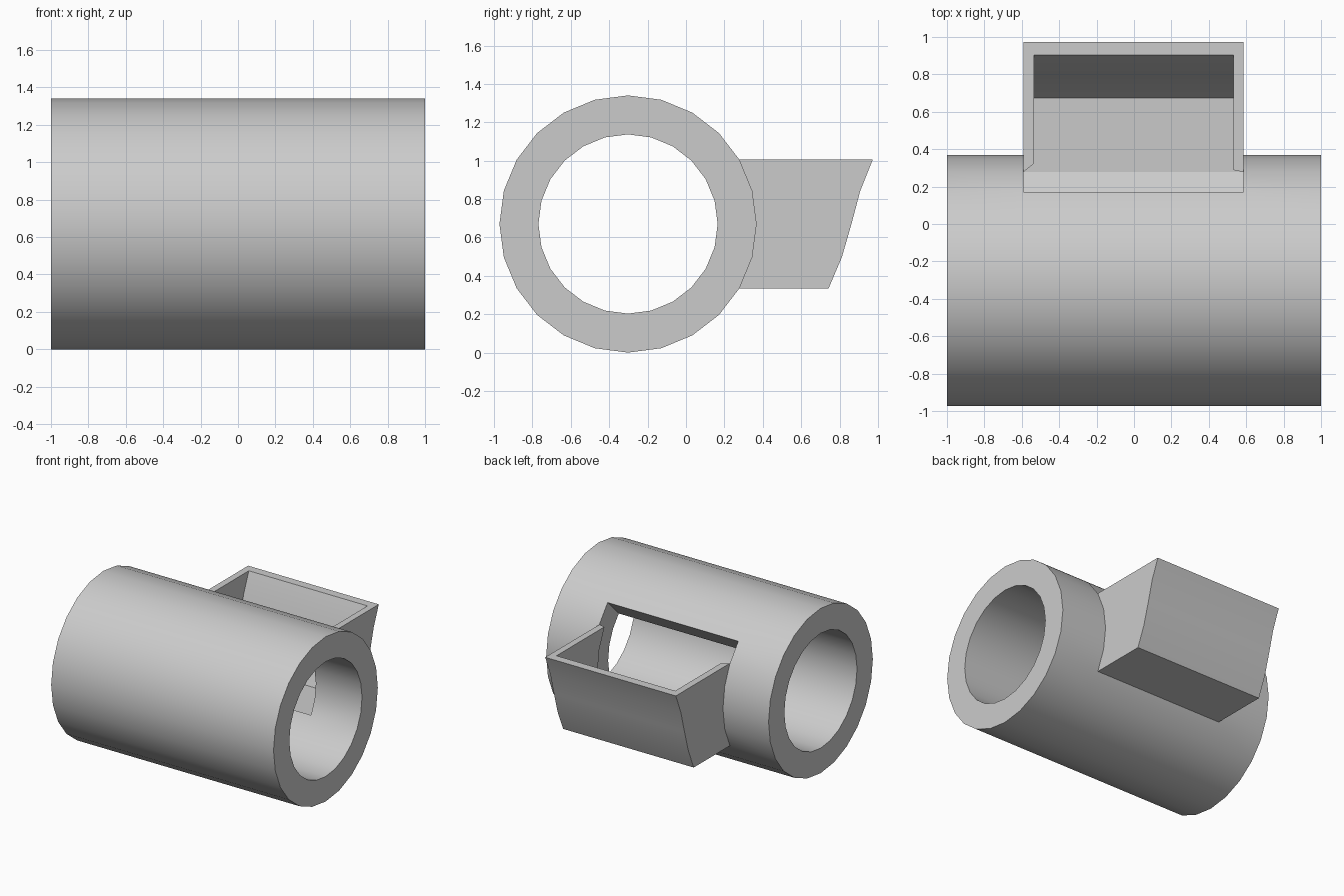
import bpy, bmesh, math

if "Cube" in bpy.data.objects:
    bpy.data.objects.remove(bpy.data.objects["Cube"])

CY, CZ, RO, RI, N = -0.302, 0.67, 0.67, 0.467, 24
XS = [-1.0, -0.59, 0.585, 1.0]        # tube stations; the middle bay holds the opening
OPEN = range(-2, 3)                   # 15 degree segments removed (-30 to 45 degrees)


def ring_point(r, k):
    a = math.radians(15 * k)
    return CY + r * math.cos(a), CZ + r * math.sin(a)


def finish(bm, name):
    bmesh.ops.recalc_face_normals(bm, faces=bm.faces)
    me = bpy.data.meshes.new(name)
    bm.to_mesh(me)
    bm.free()
    ob = bpy.data.objects.new(name, me)
    bpy.context.collection.objects.link(ob)
    bpy.ops.object.select_all(action='DESELECT')
    ob.select_set(True)
    bpy.context.view_layer.objects.active = ob
    bpy.ops.object.shade_smooth_by_angle(angle=math.radians(25))


# Thick tube with a rectangular opening in its back wall
bm = bmesh.new()
out, inn = [[[bm.verts.new((x, *ring_point(r, k))) for k in range(N)] for x in XS]
            for r in (RO, RI)]
removed = {k % N for k in OPEN}
for k in range(N):
    j = (k + 1) % N
    for i in range(3):
        if i == 1 and k in removed:
            continue
        for s in (out, inn):
            bm.faces.new((s[i][k], s[i][j], s[i + 1][j], s[i + 1][k]))
    # end rings, and the cut sides of the opening
    for i in ((0, 3, 1, 2) if k in removed else (0, 3)):
        bm.faces.new((out[i][k], out[i][j], inn[i][j], inn[i][k]))
for k in (OPEN.start % N, OPEN.stop % N):     # lower and upper cut faces
    bm.faces.new((out[1][k], out[2][k], inn[2][k], inn[1][k]))
finish(bm, "tube")

# Open-topped tray that meets the tube around the opening
bm = bmesh.new()
near = [ring_point(RO, k) for k in range(-2, 3)]
far_y = [0.743, 0.812, 0.862, 0.908, 0.973]
FLOOR = 0.343


def column(x, ys, zs):
    return [bm.verts.new((x, y, z)) for y, z in zip(ys, zs)]


zs = [p[1] for p in near]
zin = [FLOOR] + zs[1:]
sides = []
for x, xi, gap in ((XS[1], -0.535, 0.045), (XS[2], 0.532, 0.01)):
    sides.append([column(x, far_y, zs),                               # outer end
                  column(x, [p[0] for p in near], zs),                # at the tube
                  column(xi, [p[0] + gap for p in near], zin),        # inner near
                  column(xi, [y - 0.07 for y in far_y], zin)])        # inner end
L, R = sides


def strip(a, b):
    for m in range(4):
        bm.faces.new((a[m], a[m + 1], b[m + 1], b[m]))


for s in sides:
    for m in range(3):
        strip(s[m], s[m + 1])
    bm.faces.new([c[4] for c in s])                                   # side rim
strip(L[0], R[0])                                                     # end wall
strip(L[3], R[3])
bm.faces.new((L[0][4], R[0][4], R[3][4], L[3][4]))                    # end rim
bm.faces.new((L[0][0], R[0][0], R[1][0], L[1][0]))                    # underside
bm.faces.new((L[1][0], R[1][0], R[2][0], R[3][0], L[3][0], L[2][0]))  # floor
finish(bm, "tray")
